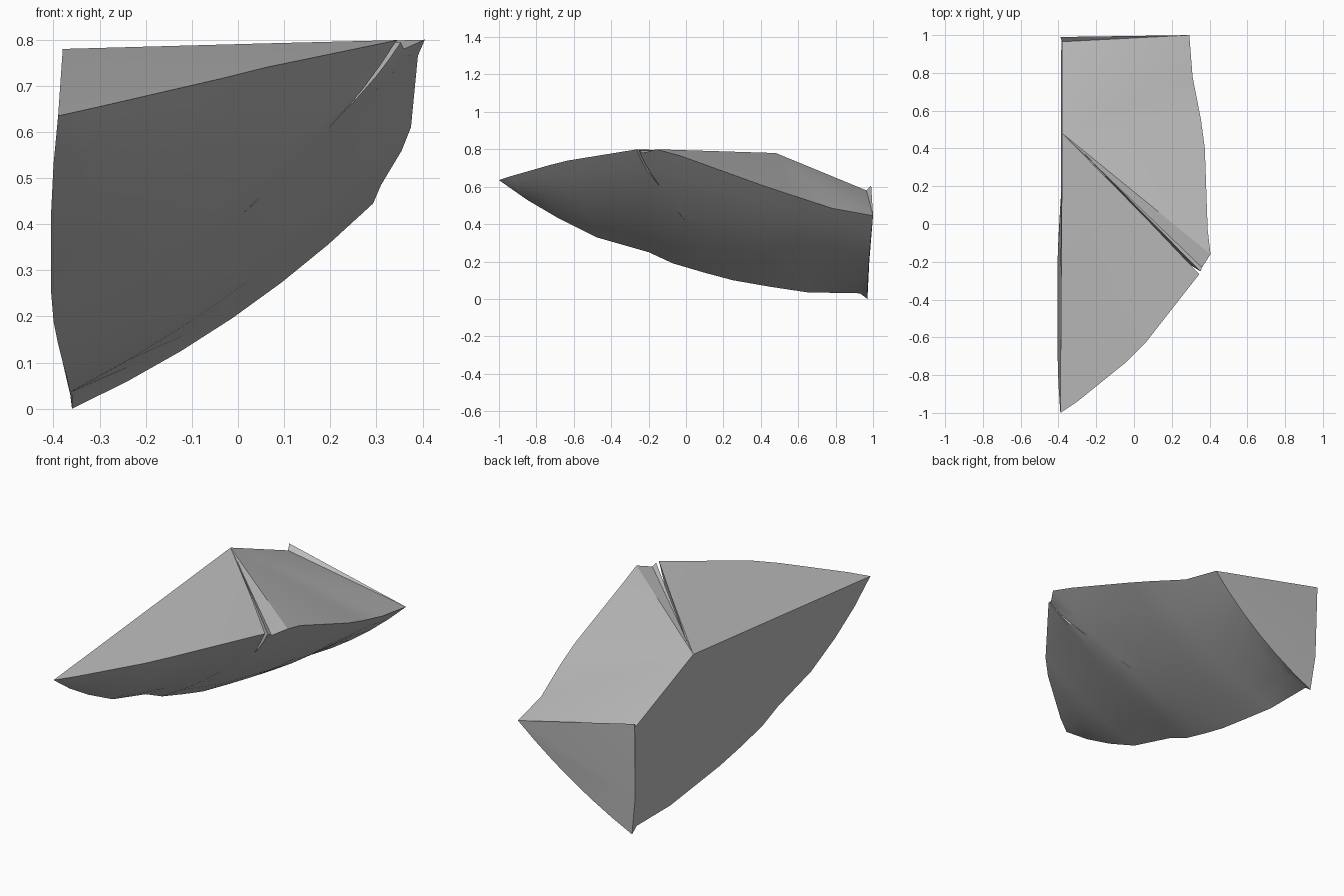
import bpy
import bmesh
from mathutils import Vector

if "Cube" in bpy.data.objects:
    bpy.data.objects.remove(bpy.data.objects["Cube"], do_unlink=True)

stone = bpy.data.materials.new("stone grey")
stone.use_nodes = True
stone.diffuse_color = (0.5, 0.5, 0.5, 1)
stone.node_tree.nodes["Principled BSDF"].inputs["Base Color"].default_value = (0.5, 0.5, 0.5, 1)

# Front tip, from which the lower left and upper right edges both start
TIP = (-.39, -1, .635)
LOWER_LEFT_EDGE = [
    (-.40, -.85, .53), (-.405, -.68, .43), (-.405, -.48, .33), (-.405, -.2, .25),
    (-.4, -.07, .19), (-.39, .1, .14), (-.38, .25, .1), (-.37, .45, .065),
    (-.365, .65, .035), (-.36, .93, .03), (-.36, .97, 0)]
UPPER_RIGHT_EDGE = [
    (-.3, -.94, .655), (-.04, -.73, .715), (.06, -.63, .74), (.35, -.26, .8),
    (.36, -.23, .78), (.405, -.16, .8), (.39, -.03, .765), (.375, .4, .61),
    (.355, .55, .56), (.31, .78, .485), (.293, 1, .445)]
CORNER, NOTCH, SHOULDER = 3, 4, 5      # places along the upper right edge
STEPS = 6                              # divisions across the underside
BULGE = Vector((.6, -.2, -.75)) * .035


def new_object(name, bm):
    bmesh.ops.recalc_face_normals(bm, faces=bm.faces[:])
    mesh = bpy.data.meshes.new(name)
    bm.to_mesh(mesh)
    bm.free()
    mesh.materials.append(stone)
    obj = bpy.data.objects.new(name, mesh)
    bpy.context.collection.objects.link(obj)
    return obj


def fan(bm, hub, rim):
    """Triangles from one hub vertex to each pair along a rim."""
    for a, b in zip(rim, rim[1:]):
        bm.faces.new((hub, a, b))


bm = bmesh.new()
tip = bm.verts.new(TIP)
ridge_end = bm.verts.new((-.38, .48, .78))
back_low = bm.verts.new((-.38, .965, .58))
back_lip = bm.verts.new((-.39, .99, .605))
back_side = bm.verts.new((-.385, .98, .2))

# Rounded underside, lofted between the two long edges
rows = []
for i, (a, b) in enumerate(zip(LOWER_LEFT_EDGE, UPPER_RIGHT_EDGE)):
    a, b = Vector(a), Vector(b)
    swell = min(1, (i + 1) / 4)
    row = []
    for j in range(STEPS + 1):
        s = j / STEPS
        row.append(bm.verts.new(a.lerp(b, s) + BULGE * swell * 4 * s * (1 - s)))
    rows.append(row)
fan(bm, tip, rows[0])
for r, q in zip(rows, rows[1:]):
    for j in range(STEPS):
        bm.faces.new((r[j], r[j + 1], q[j + 1], q[j]))
left = [r[0] for r in rows]
right = [r[-1] for r in rows]

# Top: front slope, narrow notch, back slope and raised back lip
fan(bm, ridge_end, [tip] + right[:CORNER + 1])
fan(bm, ridge_end, right[CORNER:SHOULDER + 1])
fan(bm, ridge_end, right[SHOULDER:] + [back_low])
bm.faces.new((right[-1], back_lip, back_low))

# Flat broken faces on the back and the left
fan(bm, back_side, rows[-1] + [back_lip])
bm.faces.new([tip] + left + [back_side, back_lip, back_low, ridge_end])
rock = new_object("rock_shard", bm)

# Tapered hairline crack running down from the right corner
bm = bmesh.new()
mouth = Vector((.42, -.32, .84))
width = Vector((.006, .007, 0))
wedge = [bm.verts.new(p) for p in
         (mouth + width, mouth - width, (0, 0, .41), (-.28, .39, .782))]
for skip in wedge:
    bm.faces.new([v for v in wedge if v is not skip])
cutter = new_object("crack_cutter", bm)
cutter.hide_render = True

crack = rock.modifiers.new("crack", "BOOLEAN")
crack.operation = "DIFFERENCE"
crack.solver = "EXACT"
crack.object = cutter
bpy.ops.object.select_all(action="DESELECT")
rock.select_set(True)
bpy.context.view_layer.objects.active = rock
bpy.ops.object.modifier_apply(modifier=crack.name)
bpy.data.objects.remove(cutter, do_unlink=True)
bpy.ops.object.shade_smooth_by_angle(angle=.45)
